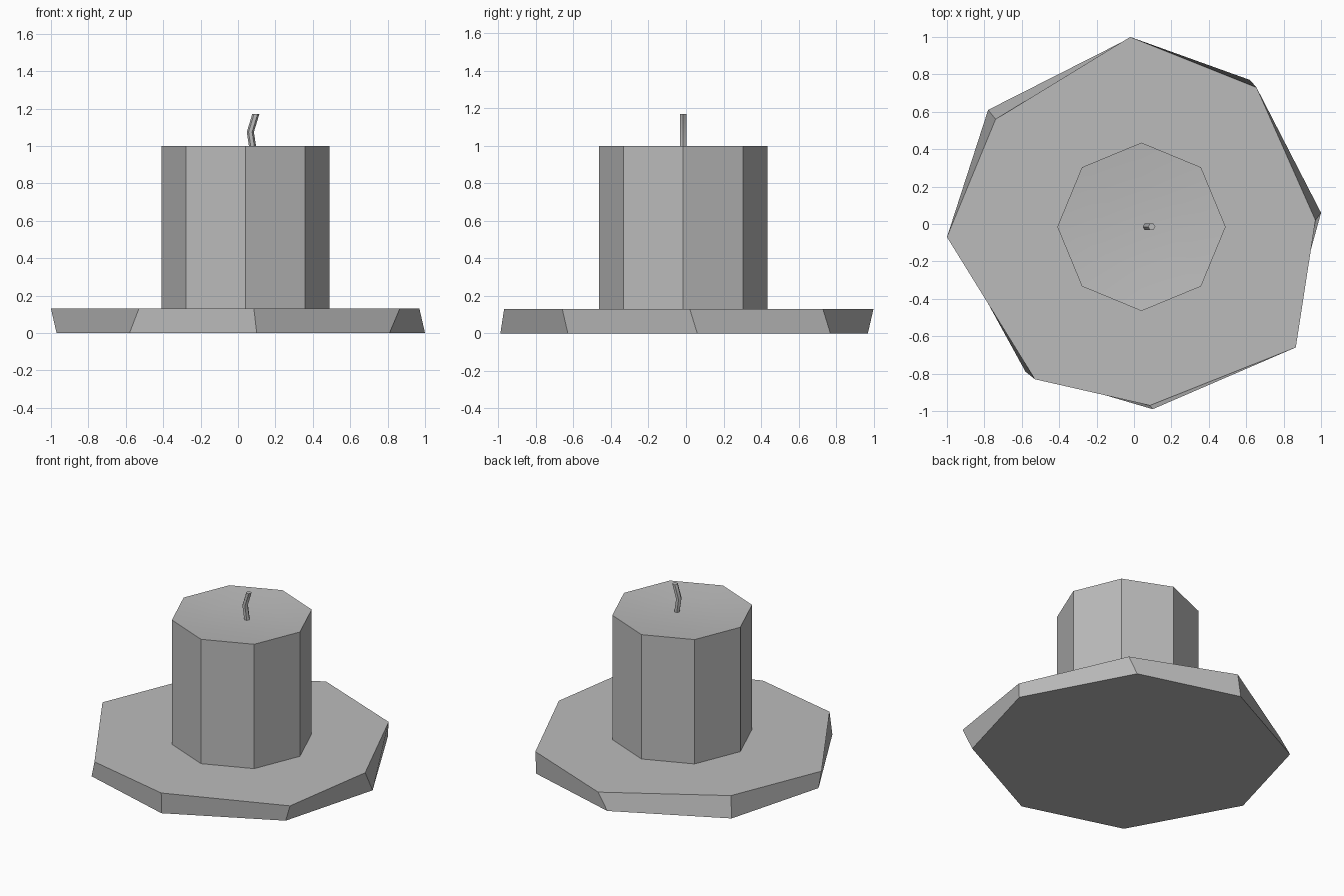
import bpy, bmesh
from math import cos, sin, tau, radians

cube = bpy.data.objects.get("Cube")
if cube:
    bpy.data.objects.remove(cube, do_unlink=True)

grey = bpy.data.materials.new("wax_grey")
grey.use_nodes = True
colour = (0.5, 0.5, 0.5, 1)
grey.diffuse_color = colour
grey.node_tree.nodes["Principled BSDF"].inputs["Base Color"].default_value = colour


def ring(centre, radius, sides):
    """Level regular polygon, counter-clockwise from +x."""
    x, y, z = centre
    return [(x + radius * cos(tau * i / sides), y + radius * sin(tau * i / sides), z)
            for i in range(sides)]


def loft(name, rings):
    """Join rings from bottom to top and cap both ends."""
    bm = bmesh.new()
    loops = [[bm.verts.new(p) for p in r] for r in rings]
    for low, high in zip(loops, loops[1:]):
        n = len(low)
        for i in range(n):
            j = (i + 1) % n
            bm.faces.new((low[i], low[j], high[j], high[i]))
    bm.faces.new(loops[0][::-1])
    bm.faces.new(loops[-1])
    mesh = bpy.data.meshes.new(name)
    bm.to_mesh(mesh)
    bm.free()
    mesh.materials.append(grey)
    obj = bpy.data.objects.new(name, mesh)
    bpy.context.collection.objects.link(obj)
    bpy.ops.object.select_all(action='DESELECT')
    obj.select_set(True)
    bpy.context.view_layer.objects.active = obj
    bpy.ops.object.shade_smooth_by_angle(angle=radians(30))
    return obj


# Irregular eight-sided dish
dish_bottom = [(1.0, .06), (.62, .77), (-.07, .97), (-.78, .61),
               (-.97, -.08), (-.58, -.79), (.10, -.99), (.81, -.63)]
dish_top = [(.97, .02), (.655, .73), (-.02, 1.0), (-.74, .56),
            (-1.0, -.07), (-.53, -.83), (.085, -.97), (.865, -.66)]
loft("dish", [[(x, y, 0) for x, y in dish_bottom],
              [(x, y, .13) for x, y in dish_top]])

# Octagonal candle with a shallow hollow on top
cx, cy = .04, -.015
loft("candle", [ring((cx, cy, .125), .45, 8),
                ring((cx, cy, 1.0), .45, 8),
                ring((cx, cy, .98), .23, 8)])

# Bent wick
loft("wick", [ring((.082, cy, .97), .019, 6),
              ring((.066, cy, 1.075), .019, 6),
              ring((.095, cy, 1.17), .019, 6)])
